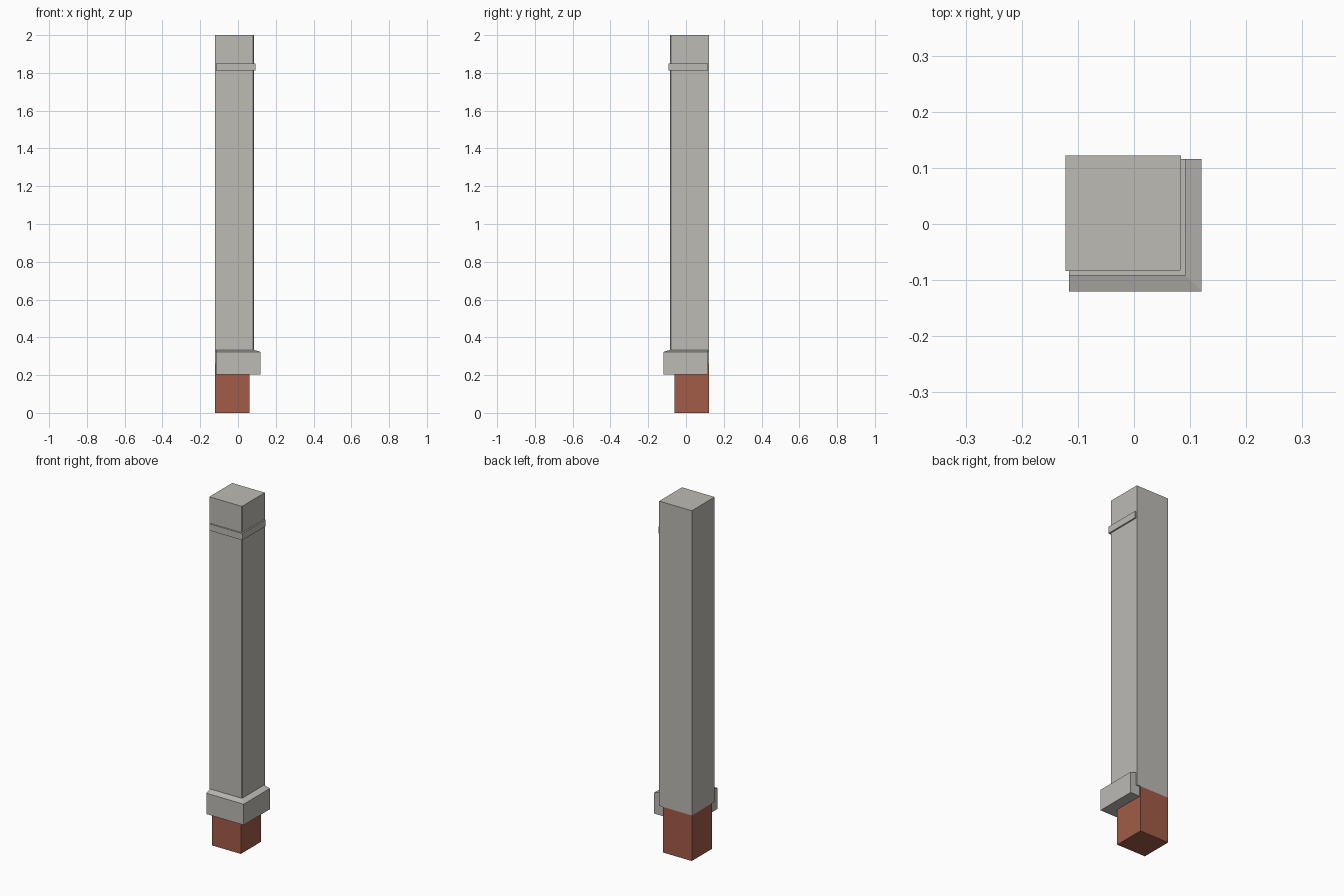
import bpy, bmesh

if "Cube" in bpy.data.objects:
    bpy.data.objects.remove(bpy.data.objects["Cube"])


def material(name, rgb):
    m = bpy.data.materials.new(name)
    m.diffuse_color = (*rgb, 1)
    m.use_nodes = True
    m.node_tree.nodes["Principled BSDF"].inputs["Base Color"].default_value = m.diffuse_color
    return m


stone = material("pale stone", (0.51, 0.495, 0.46))
brick = material("red brick", (0.36, 0.105, 0.063))

BACK = 0.122  # flush outer faces at -x and +y


def corner_block(name, levels, mat, inset=0.0, bevel=0.0):
    """Square column growing from the back left corner; levels = (z, reach to +x and -y)."""
    bm = bmesh.new()
    b = BACK - inset
    rings = [[bm.verts.new(p) for p in ((-b, -r, z), (r, -r, z), (r, b, z), (-b, b, z))]
             for z, r in levels]
    bm.faces.new(rings[0][::-1])
    bm.faces.new(rings[-1])
    for lo, hi in zip(rings, rings[1:]):
        for i in range(4):
            j = (i + 1) % 4
            bm.faces.new((lo[i], lo[j], hi[j], hi[i]))
    if bevel:
        # Soften the exposed front right edge only
        edge = bm.edges.get((rings[0][1], rings[1][1]))
        bmesh.ops.bevel(bm, geom=[edge], offset=bevel, segments=1, affect='EDGES')
    mesh = bpy.data.meshes.new(name)
    bm.to_mesh(mesh)
    bm.free()
    mesh.materials.append(mat)
    obj = bpy.data.objects.new(name, mesh)
    bpy.context.collection.objects.link(obj)
    return obj


# Brick footing, tall stone shaft, sloped plinth and thin upper band
corner_block("brick_footing", [(0, 0.06), (0.26, 0.06)], brick)
corner_block("shaft", [(0.26, 0.084), (2.0, 0.084)], stone, bevel=0.004)
corner_block("plinth", [(0.204, 0.12), (0.323, 0.12), (0.333, 0.086)], stone, inset=0.006)
corner_block("upper_band", [(1.812, 0.092), (1.85, 0.092)], stone, inset=0.006)
